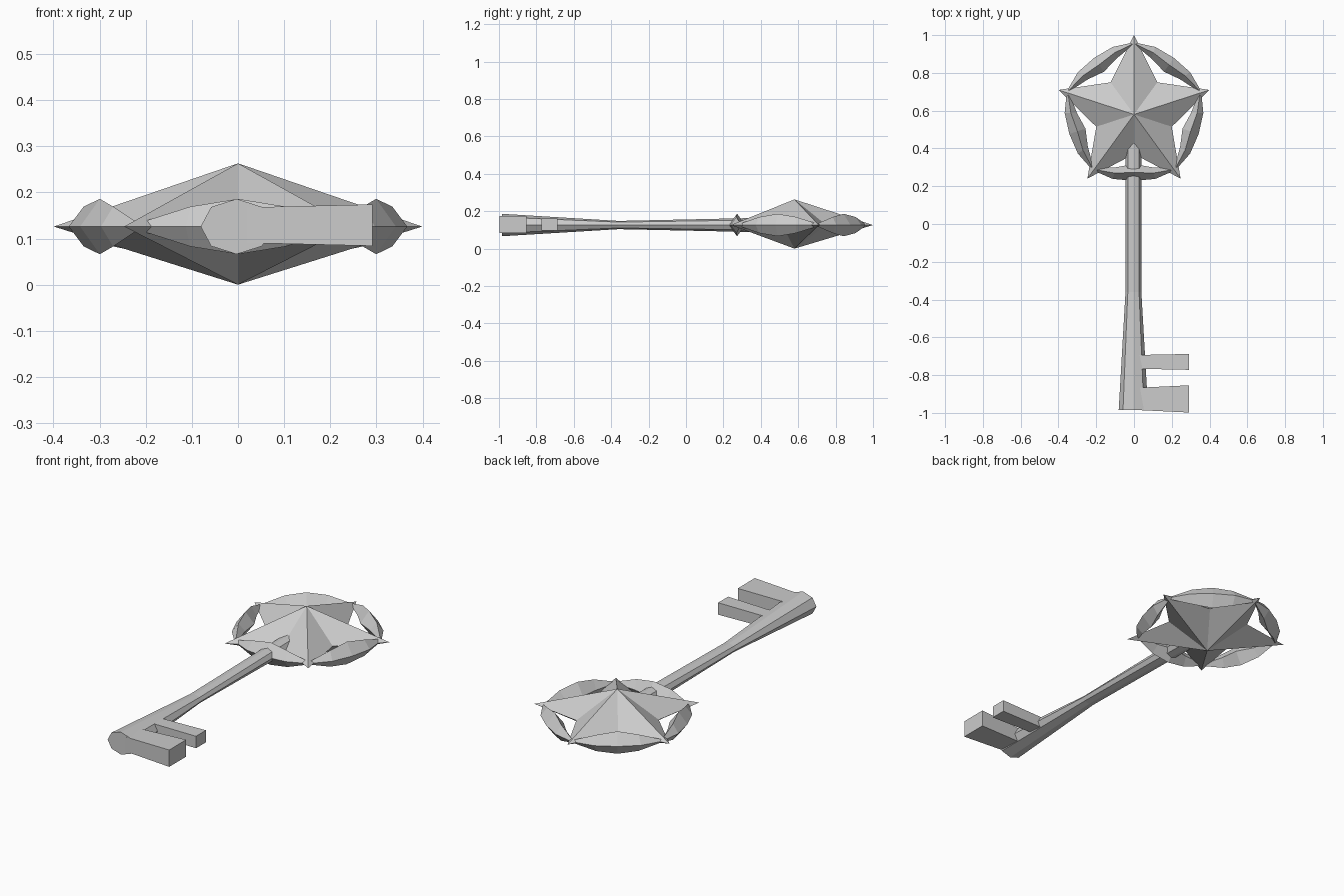
import bpy, bmesh
from math import sin, cos, pi, radians

if "Cube" in bpy.data.objects:
    bpy.data.objects.remove(bpy.data.objects["Cube"])

grey = bpy.data.materials.new("plain grey")
grey.use_nodes = True
grey.diffuse_color = (0.6, 0.6, 0.6, 1)
grey.node_tree.nodes["Principled BSDF"].inputs["Base Color"].default_value = (0.6, 0.6, 0.6, 1)

MID = 0.126          # height of the flat centre plane
STAR_Y = 0.58
RING_Y = 0.588


def finish(name, bm):
    bmesh.ops.remove_doubles(bm, verts=bm.verts, dist=0.0005)
    bmesh.ops.recalc_face_normals(bm, faces=bm.faces)
    mesh = bpy.data.meshes.new(name)
    bm.to_mesh(mesh)
    bm.free()
    mesh.materials.append(grey)
    obj = bpy.data.objects.new(name, mesh)
    bpy.context.collection.objects.link(obj)
    return obj


def loft(name, sections):
    """Skin a list of closed cross-sections and cap both ends."""
    bm = bmesh.new()
    rings = [[bm.verts.new(p) for p in s] for s in sections]
    n = len(rings[0])
    for a, b in zip(rings, rings[1:]):
        for i in range(n):
            j = (i + 1) % n
            bm.faces.new((a[i], a[j], b[j], b[i]))
    bm.faces.new(rings[0])
    bm.faces.new(rings[-1])
    return finish(name, bm)


# Five-pointed star with a peak above and below
bm = bmesh.new()
rim = []
for i in range(10):
    a = pi / 2 + i * pi / 5
    r = 0.21 if i % 2 else 0.42
    rim.append(bm.verts.new((r * cos(a), STAR_Y + r * sin(a), MID)))
for z in (0.0, 0.263):
    peak = bm.verts.new((0, STAR_Y, z))
    for i in range(10):
        bm.faces.new((rim[i], rim[(i + 1) % 10], peak))
finish("star", bm)

# Five crescents between the star points, thick in the middle
for k in range(5):
    sections = []
    for step in range(-2, 3):
        a = radians(-90 + 72 * k + 18 * step)
        w = (1, 0.72, 0.12)[abs(step)]
        outer = 0.36 + 0.007 * abs(step)
        inner = outer - 0.09 * w
        ridge = (outer + inner) / 2
        section = [(outer, 0), (ridge, 0.06 * w), (inner, 0), (ridge, -0.06 * w)]
        sections.append([(r * cos(a), RING_Y + r * sin(a), MID + z) for r, z in section])
    loft(f"crescent_{k + 1}", sections)

# Tapered eight-sided shaft: y, half width, half height
shaft = [(-0.985, 0.078, 0.06), (-0.36, 0.042, 0.022), (0.43, 0.042, 0.039)]
loft("shaft", [[(-0.003 + w * cos(i * pi / 4), y, MID + h * sin(i * pi / 4))
                for i in range(8)] for y, w, h in shaft])


# Two teeth, flaring slightly toward the free end
def tooth(name, y, half_y, half_z, flare):
    sections = []
    for x, f in ((0.0, 0), (0.292, flare)):
        hy, hz = half_y + f, half_z + f / 2
        sections.append([(x, y + sy * hy, MID + 0.003 + sz * hz)
                         for sy, sz in ((-1, -1), (1, -1), (1, 1), (-1, 1))])
    loft(name, sections)


tooth("end_tooth", -0.926, 0.058, 0.038, 0.014)
tooth("inner_tooth", -0.73, 0.036, 0.029, 0.006)
